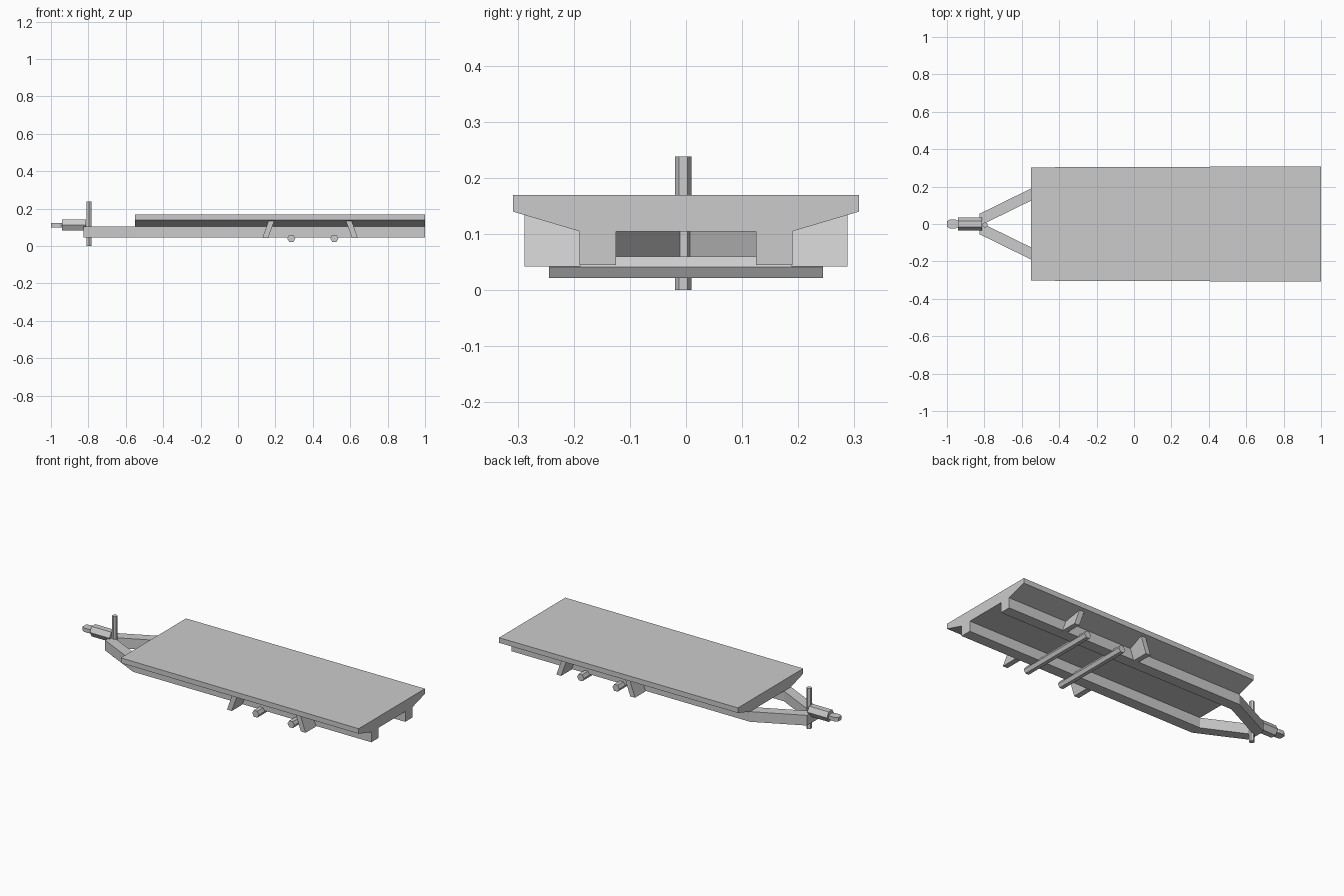
import bpy, bmesh, math
from mathutils import Matrix, Vector

if "Cube" in bpy.data.objects:
    bpy.data.objects.remove(bpy.data.objects["Cube"])

grey = bpy.data.materials.new("plain_grey")
grey.use_nodes = True
grey.diffuse_color = (0.6, 0.6, 0.6, 1)
grey.node_tree.nodes["Principled BSDF"].inputs["Base Color"].default_value = (0.6, 0.6, 0.6, 1)


def finish(name, bm):
    bmesh.ops.recalc_face_normals(bm, faces=bm.faces)
    mesh = bpy.data.meshes.new(name)
    bm.to_mesh(mesh)
    bm.free()
    mesh.materials.append(grey)
    obj = bpy.data.objects.new(name, mesh)
    bpy.context.collection.objects.link(obj)
    return obj


def loft(name, start, end):
    """Solid between two matching outlines."""
    bm = bmesh.new()
    a = [bm.verts.new(p) for p in start]
    b = [bm.verts.new(p) for p in end]
    bm.faces.new(a)
    bm.faces.new(b)
    for i in range(len(a)):
        j = (i + 1) % len(a)
        bm.faces.new((a[i], a[j], b[j], b[i]))
    return finish(name, bm)


def plate(name, outline, z0, z1):
    """Plan outline raised from z0 to z1."""
    return loft(name, [(x, y, z0) for x, y in outline], [(x, y, z1) for x, y in outline])


def hex_bar(name, start, end, radius, corner):
    """Six-sided bar with one corner pointing along the given direction."""
    start, end, u = Vector(start), Vector(end), Vector(corner)
    axis = (end - start).normalized()
    ring = [Matrix.Rotation(i * math.pi / 3, 3, axis) @ u * radius for i in range(6)]
    return loft(name, [start + p for p in ring], [end + p for p in ring])


# Deck with sloping undersides, slightly wider at the rear
def deck_section(x, half):
    side = [(half, 0.17), (half, 0.14), (0.19, 0.105)]
    return [(x, y, z) for y, z in side] + [(x, -y, z) for y, z in reversed(side)]


loft("deck", deck_section(-0.55, 0.303), deck_section(1.0, 0.308))

for side, label in ((1, "back"), (-1, "front")):
    # Chassis rail bending inwards to the drawbar
    rail = [(1, 0.19), (-0.55, 0.19), (-0.825, 0.055), (-0.825, 0.0),
            (-0.805, 0.0), (-0.55, 0.125), (1, 0.125)]
    plate(label + "_chassis_rail", [(x, y * side) for x, y in rail], 0.045, 0.105)

    # Slanted mudguards ahead of and behind the wheels, topped along the deck slope
    for bottom, top, place in ((0.13, 0.165, "fore"), (0.61, 0.575, "aft")):
        def guard(y, z_top):
            lean = (top - bottom) * (z_top - 0.042) / 0.098
            return [(bottom, y * side, 0.042), (bottom + 0.031, y * side, 0.042),
                    (bottom + 0.031 + lean, y * side, z_top), (bottom + lean, y * side, z_top)]
        loft(label + "_" + place + "_mudguard", guard(0.188, 0.105), guard(0.288, 0.134))

# Axles
for x, place in ((0.285, "fore"), (0.515, "aft")):
    hex_bar(place + "_axle", (x, -0.244, 0.041), (x, 0.244, 0.041), 0.022, (1, 0, 0))

# Hitch and jockey post
hex_bar("coupling_body", (-0.94, 0, 0.112), (-0.812, 0, 0.112), 0.034, (0, 1, 0))
head = [(-1, 0.014), (-0.985, 0.024), (-0.955, 0.024), (-0.935, 0.015)]
plate("coupling_head", head + [(x, -y) for x, y in reversed(head)], 0.1, 0.123)
hex_bar("jockey_post", (-0.797, -0.005, 0), (-0.797, -0.005, 0.238), 0.015, (0, 1, 0))
